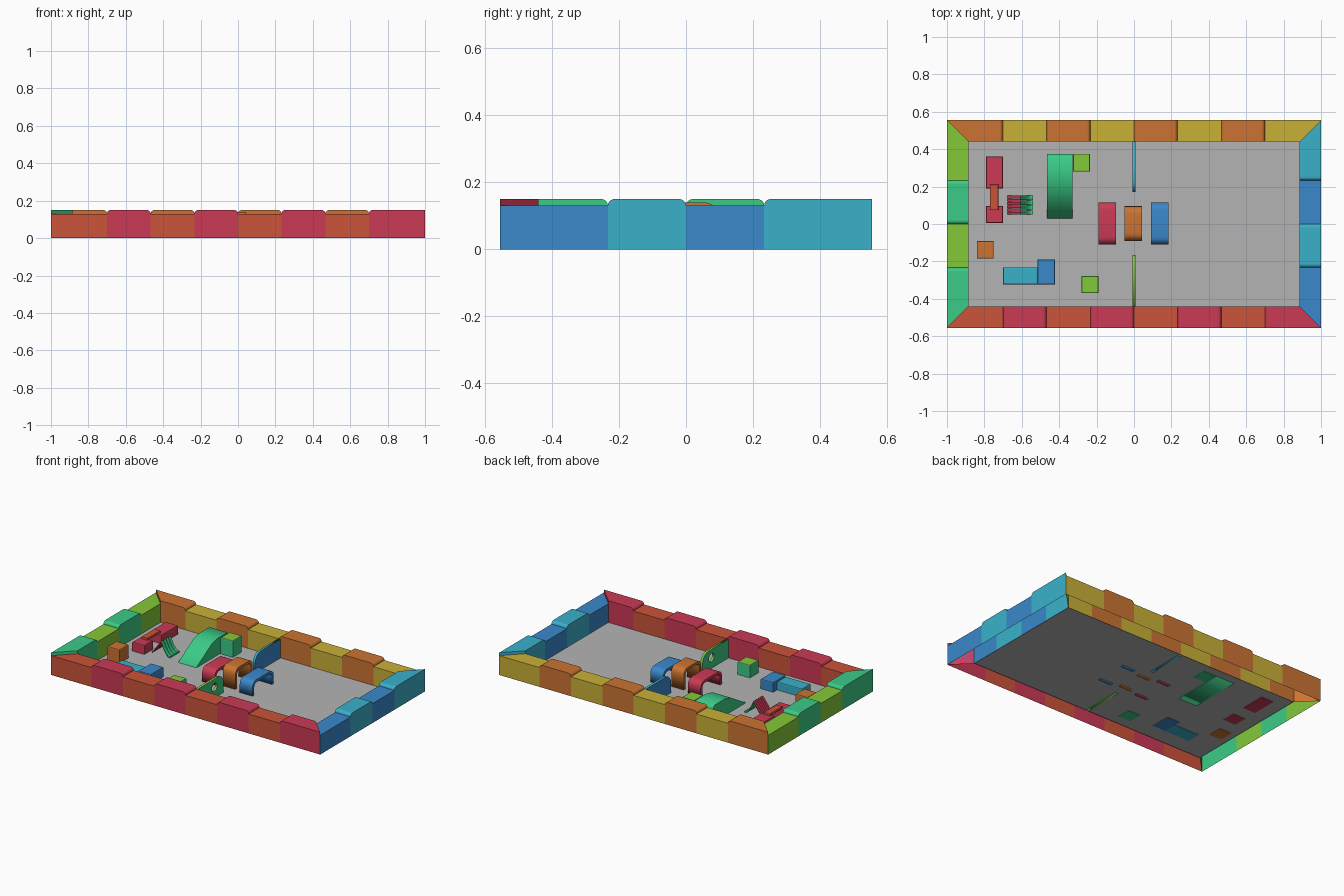
import bpy, bmesh, math
from mathutils import Matrix

if "Cube" in bpy.data.objects:
    bpy.data.objects.remove(bpy.data.objects["Cube"], do_unlink=True)


def srgb(code):
    vals = [int(code[i:i + 2], 16) / 255 for i in (0, 2, 4)]
    return [v / 12.92 if v < 0.04 else ((v + 0.055) / 1.055) ** 2.4 for v in vals] + [1]


def material(name, code):
    m = bpy.data.materials.new(name)
    m.use_nodes = True
    m.diffuse_color = srgb(code)
    m.node_tree.nodes["Principled BSDF"].inputs["Base Color"].default_value = srgb(code)
    return m


RED = material("orange_red", "CB533A")
CRIMSON = material("crimson", "CB3A55")
ORANGE = material("orange", "CB7432")
YELLOW = material("yellow", "C9B137")
LIME = material("lime", "84C93A")
GREEN = material("green", "3BCB87")
CYAN = material("cyan", "3AB1CA")
BLUE = material("blue", "3A88CA")
GREY = material("floor_grey", "B4B4B4")


def add_object(name, mesh, mats):
    for m in mats:
        mesh.materials.append(m)
    obj = bpy.data.objects.new(name, mesh)
    bpy.context.collection.objects.link(obj)
    return obj


def finish(name, bm, mats):
    bmesh.ops.recalc_face_normals(bm, faces=bm.faces[:])
    mesh = bpy.data.meshes.new(name)
    bm.to_mesh(mesh)
    bm.free()
    return add_object(name, mesh, mats)


def rounded_top(a, b, h, ra, rb, n=5):
    """Outline from (a, 0) over the top to (b, 0) with rounded upper corners."""
    pts = [(a, 0)]
    for c, r, start in ((a, ra, math.pi), (b, rb, math.pi / 2)):
        if r == 0:
            pts.append((c, h))
            continue
        cx = c + r if c == a else c - r
        for i in range(n + 1):
            t = start - i / n * math.pi / 2
            pts.append((cx + r * math.cos(t), h - r + r * math.sin(t)))
    return pts + [(b, 0)]


def slab(name, loops, x0, x1, side, edge=None):
    """Extrude outlines drawn in the y-z plane from x0 to x1."""
    curve = bpy.data.curves.new(name, "CURVE")
    curve.dimensions = "2D"
    curve.fill_mode = "BOTH"
    curve.extrude = (x1 - x0) / 2
    for pts in loops:
        sp = curve.splines.new("POLY")
        sp.points.add(len(pts) - 1)
        for p, (y, z) in zip(sp.points, pts):
            p.co = (y, z, 0, 1)
        sp.use_cyclic_u = True
    temp = bpy.data.objects.new("temp", curve)
    bpy.context.collection.objects.link(temp)
    dg = bpy.context.evaluated_depsgraph_get()
    mesh = bpy.data.meshes.new_from_object(temp.evaluated_get(dg))
    bpy.data.objects.remove(temp, do_unlink=True)
    mesh.transform(Matrix(((0, 0, 1, (x0 + x1) / 2), (1, 0, 0, 0),
                           (0, 1, 0, 0), (0, 0, 0, 1))))
    mesh.materials.clear()
    obj = add_object(name, mesh, [side, edge or side])
    for f in mesh.polygons:
        f.material_index = 0 if abs(f.normal.x) > 0.9 else 1
    return obj


def box(name, x, y, z, side, top=None, bevel=0.006):
    bm = bmesh.new()
    bmesh.ops.create_cube(bm, size=1)
    for v in bm.verts:
        for i, (lo, hi) in enumerate((x, y, z)):
            v.co[i] = lo if v.co[i] < 0 else hi
    if bevel:
        bmesh.ops.bevel(bm, geom=[e for e in bm.edges if min(v.co.z for v in e.verts) > z[0]],
                        offset=bevel, segments=2, affect="EDGES", profile=0.5)
    bm.normal_update()
    for f in bm.faces:
        f.material_index = 1 if f.normal.z > 0.5 else 0
    return finish(name, bm, [side, top or side])


# Padded border: open-bottomed segments with mitred corners
HX, HY, THICK, LOW, TALL = 1.0, 0.555, 0.115, 0.13, 0.15


def wall(name, along_x, sign, bounds, colours, first_tall):
    half = bounds[-1]
    for k, (a, b) in enumerate(zip(bounds, bounds[1:])):
        tall = (k % 2 == 0) == first_tall
        h = TALL if tall else LOW
        corner_a, corner_b = a == -half, b == half
        pts = rounded_top(a, b, h, 0 if corner_a or not tall else TALL - LOW,
                          0 if corner_b or not tall else TALL - LOW)
        bm = bmesh.new()

        def row(depth):
            d = sign * ((HY if along_x else HX) - depth)
            lim = half - depth
            out = []
            for s, z in pts:
                s = max(-lim, min(lim, s))
                out.append(bm.verts.new((s, d, z) if along_x else (d, s, z)))
            return out

        outer, inner = row(0), row(THICK)
        bm.faces.new(outer)
        bm.faces.new(inner)
        last = len(pts) - 2
        for i in range(last + 1):
            if (i == 0 and not corner_a) or (i == last and not corner_b):
                continue
            bm.faces.new((outer[i], outer[i + 1], inner[i + 1], inner[i]))
        finish(f"{name}_{k + 1}", bm, [colours[k % 2]])


long_bounds = [-HX, -0.7, -0.467, -0.233, 0, 0.233, 0.467, 0.7, HX]
short_bounds = [-HY, -0.233, 0, 0.233, HY]
wall("front_wall", True, -1, long_bounds, (RED, CRIMSON), False)
wall("back_wall", True, 1, long_bounds, (ORANGE, YELLOW), True)
wall("right_wall", False, -1, short_bounds, (GREEN, LIME), True)
wall("left_wall", False, 1, short_bounds, (BLUE, CYAN), False)

# Floor sheet
bm = bmesh.new()
bmesh.ops.create_grid(bm, x_segments=1, y_segments=1, size=1,
                      matrix=Matrix.Diagonal((HX - THICK, HY - THICK, 1, 1)))
bmesh.ops.translate(bm, verts=bm.verts[:], vec=(0, 0, 0.004))
finish("floor", bm, [GREY])


# Crawl-through arches
def arch(name, x0, x1, y0, y1, h, mat):
    t = 0.018
    outer = rounded_top(y0, y1, h, 0.04, 0.04)
    inner = rounded_top(y0 + t, y1 - t, h - t, 0.025, 0.025)
    slab(name, [outer + inner[::-1]], x0, x1, mat)


arch("crimson_arch", -0.19, -0.095, -0.11, 0.115, 0.1, CRIMSON)
arch("orange_arch", -0.05, 0.043, -0.09, 0.095, 0.14, ORANGE)
arch("blue_arch", 0.09, 0.185, -0.11, 0.115, 0.1, BLUE)

# Divider panels, the front one with a round window
slab("back_panel", [rounded_top(0.17, 0.44, 0.13, 0.06, 0)], -0.008, 0.008, BLUE, CYAN)
window = [(-0.26 + 0.028 * math.cos(i * math.pi / 8), 0.075 + 0.028 * math.sin(i * math.pi / 8))
          for i in range(16)]
slab("front_panel", [rounded_top(-0.44, -0.165, 0.13, 0, 0.06), window], -0.008, 0.008, GREEN, LIME)

# Balance bridge: two blocks and a plank
box("bridge_block_back", (-0.79, -0.7), (0.19, 0.36), (0, 0.065), CRIMSON)
box("bridge_block_front", (-0.79, -0.7), (0.005, 0.095), (0, 0.065), CRIMSON)
box("bridge_plank", (-0.77, -0.725), (0.075, 0.21), (0.065, 0.08), RED, bevel=0.003)


# Slatted climbing frame: slats lean against a shared ridge
def slats(name, count, foot, mat, sag):
    ridge, y0, y1, top = -0.607, 0.05, 0.155, 0.09
    bm = bmesh.new()
    pitch = (y1 - y0) / count
    for k in range(count):
        ya, yb = y0 + k * pitch, y0 + (k + 0.85) * pitch
        rows = []
        for i in range(6):
            t = i / 5
            x, z = foot + (ridge - foot) * t, top * t - sag * math.sin(math.pi * t)
            z = max(z, 0.005)
            rows.append([bm.verts.new(c) for c in ((x, ya, z), (x, yb, z),
                                                   (x, yb, z + 0.01), (x, ya, z + 0.01))])
        for p, q in zip(rows, rows[1:]):
            for j in range(4):
                bm.faces.new((p[j], p[j - 1], q[j - 1], q[j]))
        bm.faces.new(rows[0])
        bm.faces.new(rows[-1])
    finish(name, bm, [mat])


slats("climbing_slats_crimson", 6, -0.675, CRIMSON, 0)
slats("climbing_slats_green", 4, -0.54, GREEN, 0.02)

# Slide with a landing and a step cube beside it
slab("slide", [[(0.03, 0), (0.03, 0.006), (0.19, 0.1), (0.25, 0.115), (0.36, 0.115),
                (0.375, 0.1), (0.375, 0)]], -0.465, -0.33, GREEN)
box("slide_step", (-0.325, -0.235), (0.28, 0.375), (0, 0.115), GREEN, LIME)

# Loose cubes and corner seat
box("orange_cube", (-0.84, -0.75), (-0.185, -0.092), (0, 0.095), ORANGE)
box("lime_cube", (-0.28, -0.19), (-0.37, -0.278), (0, 0.09), GREEN, LIME)
box("seat_cyan", (-0.7, -0.515), (-0.323, -0.232), (0, 0.06), CYAN)
box("seat_blue", (-0.515, -0.422), (-0.323, -0.19), (0, 0.07), BLUE)
